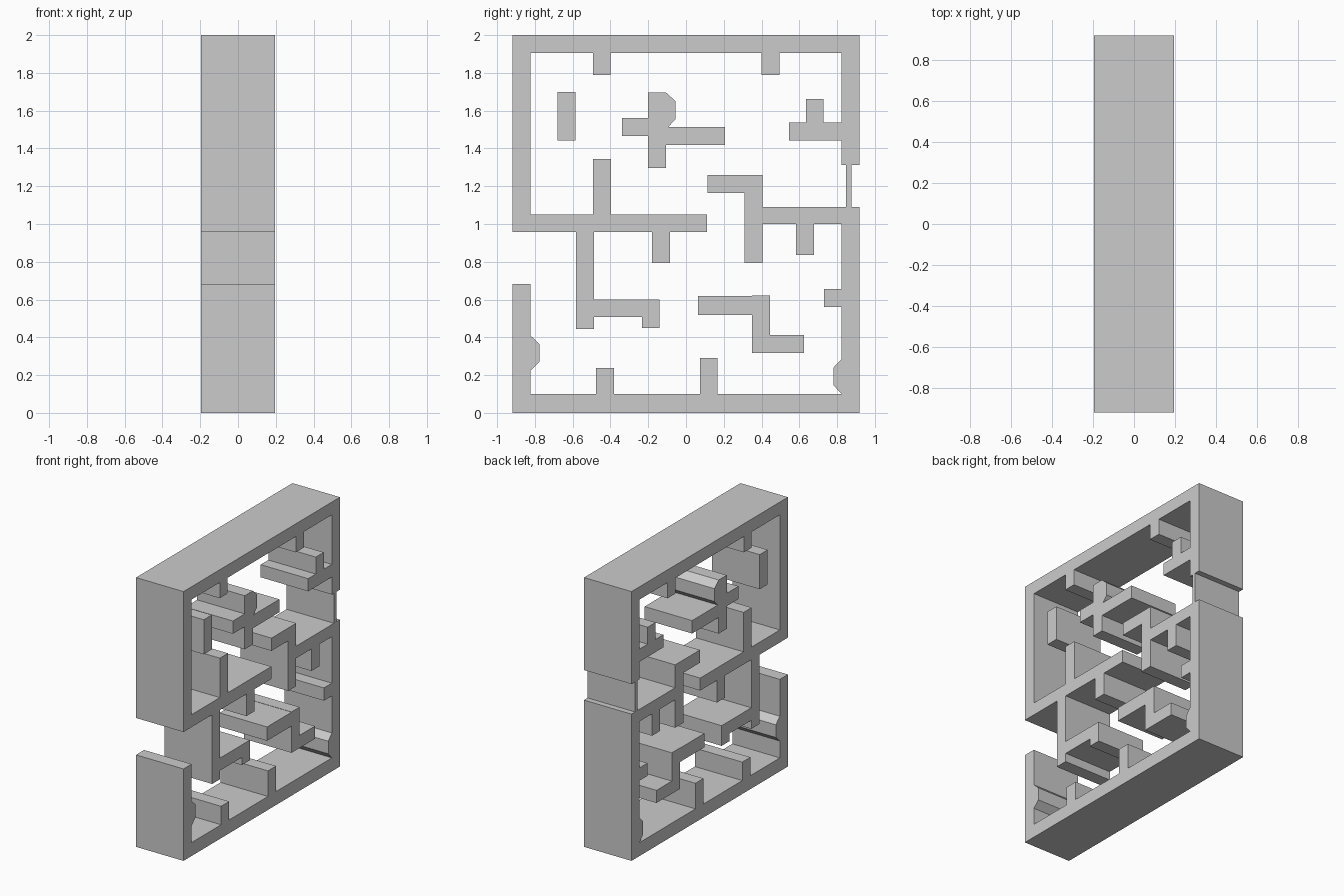
import bpy, bmesh, math

if "Cube" in bpy.data.objects:
    bpy.data.objects.remove(bpy.data.objects["Cube"])

HALF = 0.195  # half depth along x


def finish(name, bm, faces):
    """Extrude flat faces lying at x = -HALF through the full depth."""
    ext = bmesh.ops.extrude_face_region(bm, geom=faces, use_keep_orig=True)
    verts = [g for g in ext["geom"] if isinstance(g, bmesh.types.BMVert)]
    bmesh.ops.translate(bm, verts=verts, vec=(2 * HALF, 0, 0))
    bmesh.ops.recalc_face_normals(bm, faces=bm.faces)
    mesh = bpy.data.meshes.new(name)
    bm.to_mesh(mesh)
    bm.free()
    obj = bpy.data.objects.new(name, mesh)
    bpy.context.collection.objects.link(obj)
    return obj


def profile(name, pts):
    """Solid from one closed (y, z) outline."""
    bm = bmesh.new()
    face = bm.faces.new([bm.verts.new((-HALF, y, z)) for y, z in pts])
    return finish(name, bm, [face])


def walls(name, *rects):
    """Solid from the union of (y0, y1, z0, z1) rectangles, without inner faces."""
    ys = sorted({v for r in rects for v in r[:2]})
    zs = sorted({v for r in rects for v in r[2:]})
    bm = bmesh.new()
    grid = {}

    def vert(y, z):
        if (y, z) not in grid:
            grid[y, z] = bm.verts.new((-HALF, y, z))
        return grid[y, z]

    for a, b in zip(ys, ys[1:]):
        for c, d in zip(zs, zs[1:]):
            y, z = (a + b) / 2, (c + d) / 2
            if any(r[0] < y < r[1] and r[2] < z < r[3] for r in rects):
                bm.faces.new([vert(a, c), vert(b, c), vert(b, d), vert(a, d)])
    bmesh.ops.dissolve_limit(bm, angle_limit=math.radians(1),
                             verts=bm.verts, edges=bm.edges)
    return finish(name, bm, list(bm.faces))


OUT, IN = 0.918, 0.823  # outer and inner faces of the side walls

# Upper frame with the left shelf and its hanging branches
walls("upper_frame",
      (-OUT, OUT, 1.905, 2.0), (-OUT, -IN, 0.957, 2.0), (IN, OUT, 1.313, 2.0),
      (-0.492, -0.4, 1.788, 1.905), (0.4, 0.494, 1.788, 1.905),
      (0.545, IN, 1.443, 1.537), (0.635, 0.728, 1.443, 1.663),
      (-OUT, 0.112, 0.957, 1.05), (-0.492, -0.397, 1.05, 1.343),
      (-0.582, -0.488, 0.443, 0.957), (-0.582, -0.14, 0.507, 0.6),
      (-0.234, -0.14, 0.45, 0.6), (-0.18, -0.085, 0.793, 0.957))

# Lower frame with floor posts, right shelf and its branches
walls("lower_frame",
      (-OUT, OUT, 0.0, 0.1), (-OUT, -IN, 0.0, 0.683), (IN, OUT, 0.0, 1.09),
      (-0.477, -0.382, 0.1, 0.237), (0.073, 0.168, 0.1, 0.29),
      (0.73, IN, 0.56, 0.655), (0.31, OUT, 1.0, 1.09),
      (0.31, 0.405, 0.793, 1.26), (0.115, 0.405, 1.165, 1.26),
      (0.583, 0.677, 0.837, 1.0))

# Thin door between the two frames
walls("thin_door", (0.848, 0.876, 1.09, 1.313))

# Free-floating wall pieces
walls("floating_block", (-0.68, -0.586, 1.443, 1.7))
walls("floating_step", (0.063, 0.445, 0.517, 0.62), (0.35, 0.445, 0.318, 0.622),
      (0.35, 0.625, 0.318, 0.412))
profile("floating_cross", [
    (-0.2, 1.297), (-0.105, 1.297), (-0.105, 1.417), (0.207, 1.417),
    (0.207, 1.513), (-0.095, 1.513), (-0.055, 1.555), (-0.055, 1.65),
    (-0.105, 1.695), (-0.2, 1.695), (-0.2, 1.56), (-0.338, 1.56),
    (-0.338, 1.465), (-0.2, 1.465)])

# Bevelled bumps on the lower side walls
for name, side, z, depth in (("left_bump", -1, 0.317, 0.048), ("right_bump", 1, 0.193, 0.042)):
    profile(name, [(side * IN, z - 0.092), (side * IN, z + 0.092),
                   (side * (IN - depth), z + 0.047), (side * (IN - depth), z - 0.047)])
